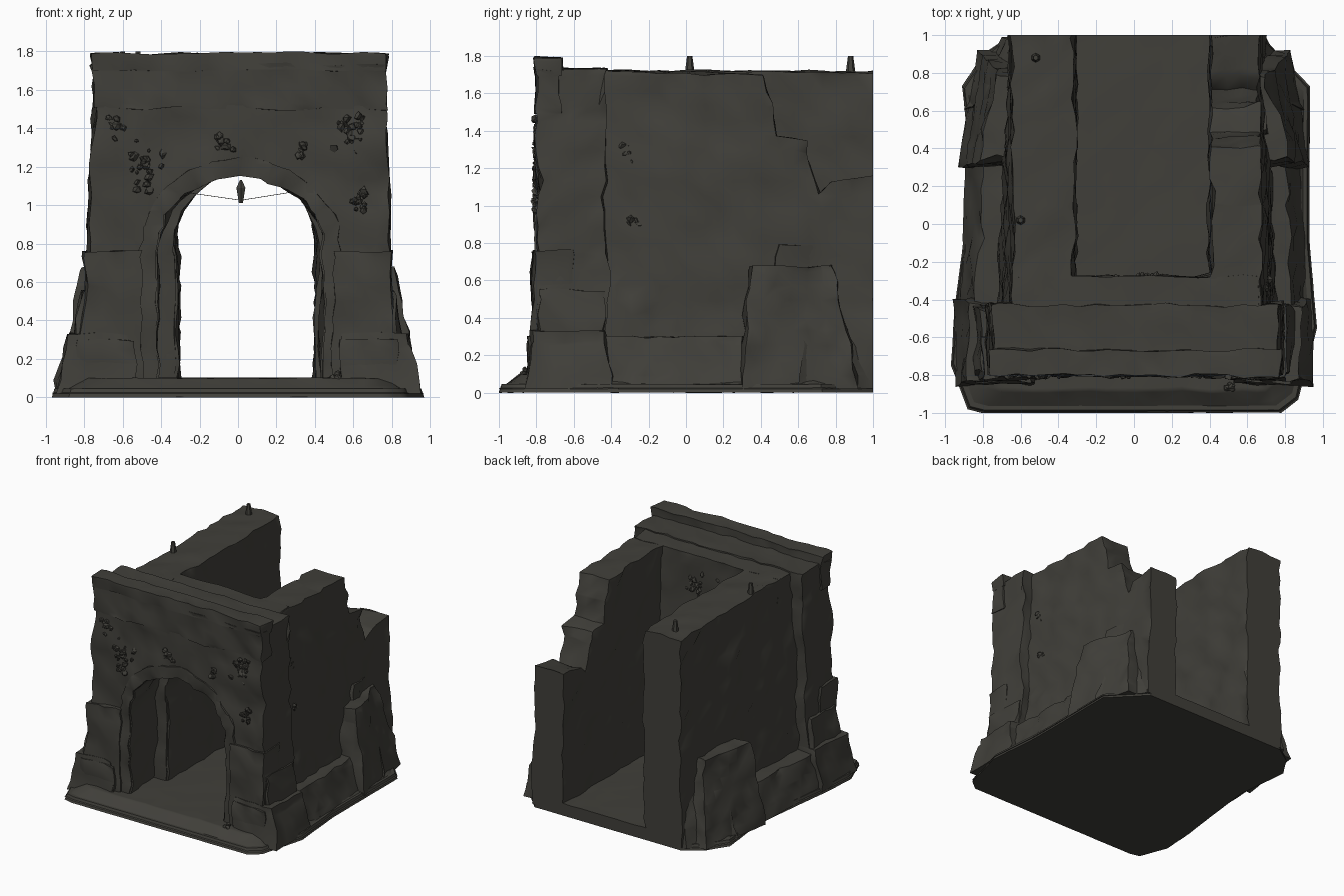
import bpy, bmesh, math, random
from mathutils import Vector, noise

random.seed(4)
cube = bpy.data.objects.get("Cube")
if cube:
    bpy.data.objects.remove(cube, do_unlink=True)

stone = bpy.data.materials.new("dark olive stone")
stone.use_nodes = True
COLOUR = (0.052, 0.050, 0.042, 1)
stone.diffuse_color = COLOUR
stone.node_tree.nodes["Principled BSDF"].inputs["Base Color"].default_value = COLOUR


def finish(name, bm, angle=40):
    bmesh.ops.recalc_face_normals(bm, faces=bm.faces)
    mesh = bpy.data.meshes.new(name)
    bm.to_mesh(mesh)
    bm.free()
    mesh.materials.append(stone)
    obj = bpy.data.objects.new(name, mesh)
    bpy.context.collection.objects.link(obj)
    bpy.ops.object.select_all(action='DESELECT')
    obj.select_set(True)
    bpy.context.view_layer.objects.active = obj
    bpy.ops.object.shade_smooth_by_angle(angle=math.radians(angle))
    return obj


def weather(bm, amp, step=0.08):
    """Slice into a grid, then wear the surface with noise."""
    for axis in range(3):
        normal = Vector((axis == 0, axis == 1, axis == 2))
        for k in range(-13, 24):
            geom = bm.verts[:] + bm.edges[:] + bm.faces[:]
            bmesh.ops.bisect_plane(bm, geom=geom, dist=1e-4,
                                   plane_co=normal * (k * step + 0.013), plane_no=normal)
    bmesh.ops.triangulate(bm, faces=bm.faces)
    for v in bm.verts:
        p = v.co.copy()
        d = noise.noise_vector(p * 3.5) * amp * 0.6
        d += noise.noise_vector(p * 8) * amp * 0.7 + noise.noise_vector(p * 17) * amp * 0.5
        if p.z < 0.06:
            d *= 0.2
        if p.y > 0.98:
            d.y = 0
        d.z *= 0.5
        v.co = p + d


def prism(name, profile, axis, lo, hi, amp=0.032, warp=None):
    """Extrude a 2D profile along an axis, then weather it."""
    bm = bmesh.new()

    def place(a, b, t):
        return {'x': (t, a, b), 'y': (a, t, b), 'z': (a, b, t)}[axis]

    rings = [[bm.verts.new(place(a, b, t)) for a, b in profile] for t in (lo, hi)]
    bm.faces.new(rings[0])
    bm.faces.new(rings[1])
    for i in range(len(profile)):
        j = (i + 1) % len(profile)
        bm.faces.new((rings[0][i], rings[0][j], rings[1][j], rings[1][i]))
    if warp:
        for v in bm.verts:
            warp(v.co)
    weather(bm, amp)
    return finish(name, bm)


def box(name, x, y, z, amp=0.032, warp=None):
    return prism(name, [(x[0], y[0]), (x[1], y[0]), (x[1], y[1]), (x[0], y[1])],
                 'z', z[0], z[1], amp, warp)


def arch(left, right, spring, apex, count=12):
    """Points of an arched opening, from left foot to right foot."""
    mid, half = (left + right) / 2, (right - left) / 2
    pts = [(mid - half * math.cos(math.pi * i / count),
            spring + (apex - spring) * math.sin(math.pi * i / count)) for i in range(count + 1)]
    return [(left, 0.02)] + pts + [(right, 0.02)]


# Ground slab with clipped corners and a sloping bank on top
outline = [(-0.88, -0.98), (-0.8, -1), (0.78, -1), (0.87, -0.93), (0.97, -0.55), (0.93, -0.1),
           (0.93, 0.73), (0.67, 1), (-0.65, 1), (-0.8, 0.9), (-0.91, 0.73),
           (-0.86, 0.27), (-0.95, -0.45), (-0.97, -0.75)]


def slope_in(start, factor):
    def warp(co):
        if co.z > start:
            co.x *= factor
            if co.y < 0.98:
                co.y *= factor
    return warp


prism("ground_slab", outline, 'z', 0, 0.045, 0.012, slope_in(0.01, 0.985))
prism("ground_bank", outline, 'z', 0.02, 0.1, 0.012, slope_in(0.05, 0.88))

# Gate wall with arched opening
gate = [(-0.8, 0.02), (-0.78, 0.75), (-0.75, 1.5), (-0.74, 1.73),
        (0.76, 1.73), (0.77, 1.5), (0.79, 0.75), (0.83, 0.02)]
prism("gate_wall", gate + arch(-0.42, 0.44, 0.75, 1.16)[::-1], 'y', -0.79, -0.43)


def lean_back(co):
    if co.y > -0.4 and co.z < 0.1:
        co.y += 0.06


inner = [(-0.68, 0.02), (-0.64, 1.72), (0.66, 1.72), (0.7, 0.02)]
prism("inner_arch", inner + arch(-0.33, 0.41, 0.76, 1.18)[::-1], 'y', -0.46, -0.28, 0.02, lean_back)

# Slight raised moulding around the arch
ring = arch(-0.52, 0.54, 0.75, 1.25) + arch(-0.43, 0.45, 0.75, 1.15)[::-1]
prism("arch_moulding", ring, 'y', -0.8, -0.7, 0.032)

# Entablature and parapet across the front
box("entablature", (-0.76, 0.775), (-0.795, -0.68), (1.5, 1.73))
box("parapet", (-0.755, 0.775), (-0.8, -0.67), (1.7, 1.79), 0.025)


# Side walls, leaning outward toward the ground, less so at the rear
def batter(co):
    if abs(co.x) > 0.6 and co.z < 0.6:
        co.x += math.copysign(0.02 if co.y > 0.9 else 0.1, co.x)


tall = [(-0.45, 0.02), (1, 0.02), (1, 1.71), (-0.45, 1.72)]
prism("tall_side_wall", tall, 'x', -0.64, -0.32, 0.032, batter)
broken = [(-0.45, 0.02), (1, 0.02), (1, 1.16), (0.78, 1.12), (0.72, 1.06), (0.65, 1.28),
          (0.62, 1.35), (0.49, 1.37), (0.46, 1.55), (0.41, 1.7), (0.1, 1.71), (-0.45, 1.72)]
prism("broken_side_wall", broken, 'x', 0.41, 0.67, 0.032, batter)


# Footings and buttresses: blocks narrowing toward the top
def footing(name, side, y, bottom, top, height, back=0.0, rear_slope=0.03):
    def taper(co):
        high, rear = co.z > 0.1, co.y > (y[0] + y[1]) / 2
        if abs(co.x) > 0.6:
            co.x = side * ((top if high else bottom) - (back if rear else 0))
        if high:
            co.y += -rear_slope if rear else 0.04
    box(name, sorted((side * 0.55, side * 0.8)), y, (0.02, height), 0.035, taper)


for side, label in ((1, "left"), (-1, "right")):
    footing(label + "_corner_footing", side, (-0.86, -0.4), 0.95, 0.88, 0.33)
    footing(label + "_corner_upper_footing", side, (-0.81, -0.42), 0.88, 0.81, 0.55)
    footing(label + "_side_footing", side, (-0.62, 0.34), 0.93, 0.84, 0.3, 0.04)
    footing(label + "_buttress", side, (0.3, 0.92), 0.93, 0.82, 0.68, 0.1, 0.14)
    footing(label + "_rear_footing", side, (0.6, 0.99), 0.9, 0.77, 0.52, 0.2, 0.05)
    # Piers beside the arch
    lo, hi = sorted((side * 0.5, side * 0.8))
    box(label + "_pier", (lo, hi), (-0.815, -0.6), (0.02, 0.76))
    lo, hi = sorted((side * 0.54, side * 0.83))
    box(label + "_pier_foot", (lo, hi), (-0.84, -0.6), (0.02, 0.3))
footing("left_lower_masonry", 1, (0.45, 1), 0.77, 0.71, 0.79, 0.08, 0)

# Stone stubs on the tall wall
for x, y in ((-0.6, 0.02), (-0.52, 0.88)):
    bm = bmesh.new()
    bmesh.ops.create_cone(bm, cap_ends=True, segments=6, radius1=0.03, radius2=0.014, depth=0.12)
    bmesh.ops.translate(bm, verts=bm.verts, vec=(x, y, 1.74))
    finish("wall_stub", bm)

# Pointed pendant and its thin wire under the arch
bm = bmesh.new()
bmesh.ops.create_cone(bm, cap_ends=True, segments=6, radius1=0.012, radius2=0.027, depth=0.08)
bmesh.ops.translate(bm, verts=bm.verts, vec=(0.015, -0.5, 1.05))
tip = bmesh.ops.create_cone(bm, cap_ends=True, segments=6, radius1=0.027, radius2=0.006, depth=0.04)
bmesh.ops.translate(bm, verts=tip["verts"], vec=(0.015, -0.5, 1.11))
finish("pendant", bm)
curve = bpy.data.curves.new("pendant_wire", 'CURVE')
curve.dimensions = '3D'
curve.bevel_depth = 0.0015
curve.bevel_resolution = 0
spline = curve.splines.new('POLY')
spline.points.add(2)
for point, (x, z) in zip(spline.points, ((-0.3, 1.07), (0.015, 1.025), (0.36, 1.08))):
    point.co = (x, -0.5, z, 1)
curve.materials.append(stone)
wire = bpy.data.objects.new("pendant_wire", curve)
bpy.context.collection.objects.link(wire)

# Clumps of creeper on the facade, inner face and left wall: centre, spread, leaf count
bm = bmesh.new()
for centre, spread, count in (((-0.5, -0.79, 1.2), 0.09, 26), ((-0.63, -0.79, 1.4), 0.04, 10),
                              ((0.6, -0.79, 1.38), 0.08, 28), ((0.64, -0.8, 1.03), 0.05, 14),
                              ((0.33, -0.79, 1.27), 0.03, 8), ((-0.08, -0.79, 1.36), 0.05, 9),
                              ((0.51, -0.86, 0.1), 0.02, 6), ((0.1, -0.28, 1.42), 0.12, 24),
                              ((0.69, -0.32, 1.28), 0.04, 10), ((0.71, -0.28, 0.92), 0.03, 7)):
    on_side = centre[0] > 0.66
    for _ in range(count):
        leaf = bmesh.ops.create_icosphere(bm, subdivisions=1, radius=random.uniform(0.012, 0.026))
        along, out = random.gauss(0, spread * 0.5), random.uniform(-0.015, 0.01)
        offset = Vector((out, along, 0)) if on_side else Vector((along, out, 0))
        offset.z = random.gauss(0, spread * 0.6)
        for v in leaf["verts"]:
            v.co = Vector(centre) + offset + v.co * random.uniform(0.5, 1.3)
finish("creeper_clumps", bm, 20)
